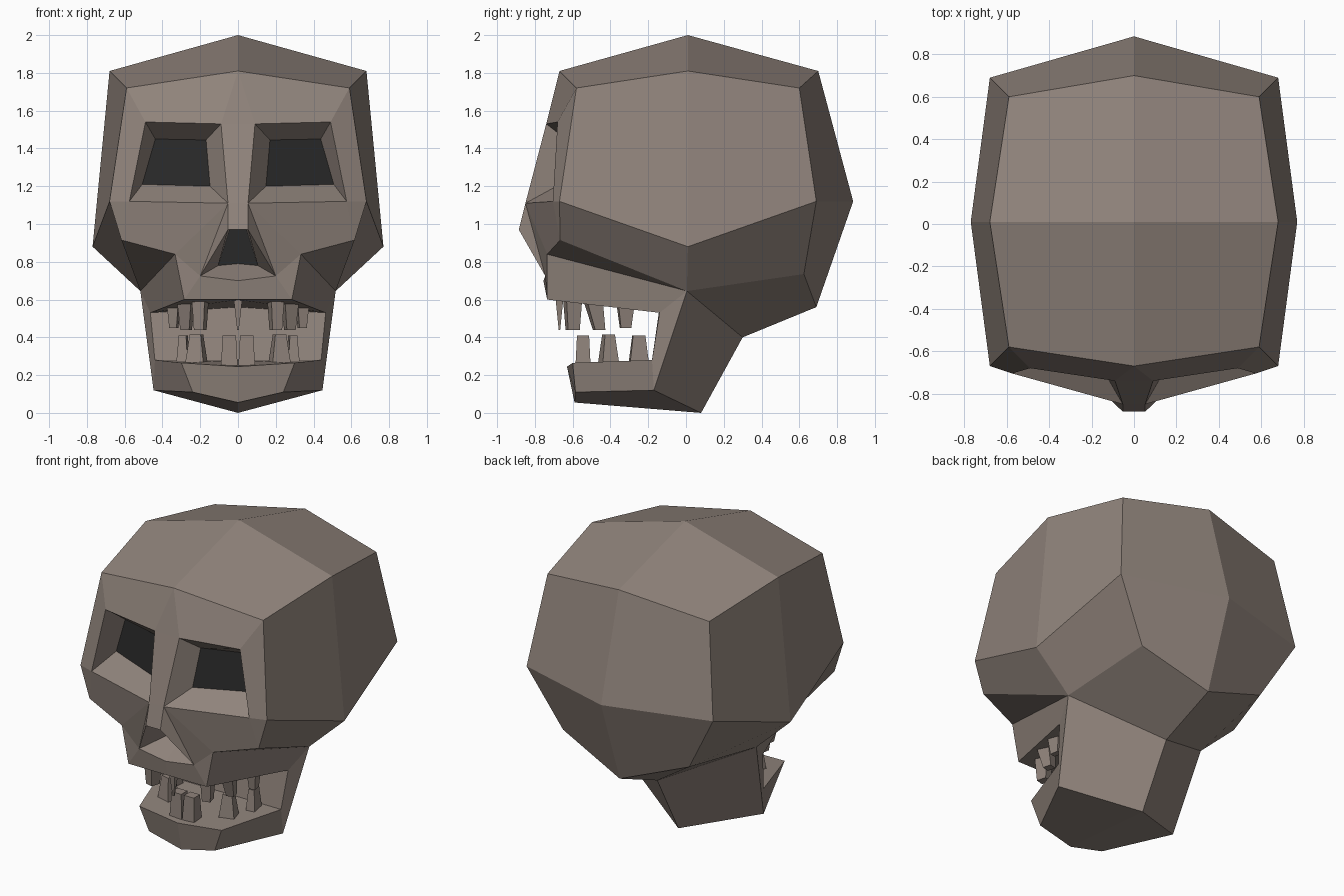
import bpy, bmesh, math
from mathutils import Matrix, Vector

if "Cube" in bpy.data.objects:
    bpy.data.objects.remove(bpy.data.objects["Cube"])


def material(name, rgb):
    m = bpy.data.materials.new(name)
    m.diffuse_color = (*rgb, 1)
    m.use_nodes = True
    m.node_tree.nodes["Principled BSDF"].inputs["Base Color"].default_value = m.diffuse_color
    return m


bone = material("bone", (0.28, 0.23, 0.20))
dark = material("hollow", (0.022, 0.022, 0.022))
bm = bmesh.new()


def face(*pts, mat=0):
    """Add a polygon and its mirror image across x = 0."""
    for s in (1, -1):
        f = bm.faces.new([bm.verts.new((s * x, y, z)) for x, y, z in pts])
        f.material_index = mat


def strip(a, b, closed=False):
    """Join two matching profiles with quads."""
    n = len(a)
    for i in range(n if closed else n - 1):
        j = (i + 1) % n
        face(a[i], a[j], b[j], b[i])


# Cranium: half rings from front to back, closed by a crown and a base
crown = (0, .01, 2)
base = (0, .30, .40)
upper = [(0, -.67, 1.81), (.59, -.58, 1.72), (.68, .01, 1.81), (.59, .60, 1.72), (0, .70, 1.81)]
middle = [(.68, -.67, 1.12), (.77, .01, .88), (.68, .69, 1.12), (0, .885, 1.12)]
lower = [(.617, -.666, .915), (.517, .005, .645), (.46, .624, .735), (0, .69, .56)]
face(crown, *upper[:3])
face(crown, *upper[2:])
strip(upper[1:], middle)
strip(middle, lower)
face(base, *lower[1:])

# Eye sockets: rim sloping in to a dark back
rim = [(.49, -.68, 1.54), (.09, -.74, 1.53), (.053, -.85, 1.11), (.575, -.705, 1.12)]
socket = [(.438, -.545, 1.45), (.169, -.63, 1.445), (.148, -.685, 1.2), (.507, -.545, 1.21)]
strip(rim, socket, closed=True)
face(*socket, mat=1)

# Brow, temple and nose bridge
nose = [(0, -.885, .97), (.053, -.885, .97), (.2, -.745, .725), (0, -.755, .70)]
brow_mid, bridge_mid = (0, -.74, 1.53), (0, -.85, 1.11)
face(upper[1], upper[0], rim[1], rim[0])
face(upper[0], brow_mid, rim[1])
face(upper[1], rim[0], rim[3], middle[0])
strip([brow_mid, bridge_mid, nose[0]], [rim[1], rim[2], nose[1]])

# Nose opening
hollow = [(0, -.6, .97), (.045, -.6, .97), (.105, -.6, .78), (0, -.6, .79)]
strip(nose, hollow)
face(*hollow, mat=1)

# Cheekbones and upper jaw
cheek, hinge = lower[0], lower[1]
cheek_in = (.333, -.735, .84)
lip, lip_mid = (.285, -.735, .60), (0, -.735, .60)
face(middle[0], rim[3], cheek)
face(rim[3], rim[2], cheek_in, cheek)
face(rim[2], nose[1], nose[2])
face(rim[2], nose[2], cheek_in)
face(cheek_in, nose[2], lip)
face(nose[2], nose[3], lip_mid, lip)
face(cheek, cheek_in, hinge)

# Mouth opening: palate, throat wall, jaw floor, then chin and underside
inside = [lip_mid, (0, -.14, .56), (0, -.18, .28), (0, -.63, .245), (0, -.59, .055), (0, .08, 0), base]
outside = [lip, (.464, -.14, .53), (.44, -.18, .28), (.30, -.60, .265), (.24, -.585, .11),
           (.447, -.17, .12), hinge]
strip(inside[:5], outside[:5])
face(inside[4], outside[4], outside[5], inside[5])
strip(inside[5:], outside[5:])
# Jaw sides
face(cheek_in, lip, outside[1], hinge)
face(hinge, outside[1], outside[2], outside[5])
face(outside[3], outside[2], outside[5], outside[4])

bmesh.ops.remove_doubles(bm, verts=bm.verts, dist=.0005)
bmesh.ops.recalc_face_normals(bm, faces=bm.faces)


def finish(b, name, mats):
    me = bpy.data.meshes.new(name)
    b.to_mesh(me)
    b.free()
    for m in mats:
        me.materials.append(m)
    bpy.context.collection.objects.link(bpy.data.objects.new(name, me))


finish(bm, "skull", [bone, dark])


# Teeth: tapered blocks turned to follow the jaw
def tooth(b, x, y, root, tip, w, d, turn=0, taper=.65, lean=0):
    vs = bmesh.ops.create_cube(b, size=1)["verts"]
    rot = Matrix.Rotation(math.radians(turn), 3, 'Z')
    for v in vs:
        end = v.co.z > 0
        k = taper if end else 1
        p = rot @ Vector((v.co.x * w * k, v.co.y * d * k, 0))
        v.co = (x + p.x, y + p.y + (lean if end else 0), tip if end else root)


upper_teeth, lower_teeth = bmesh.new(), bmesh.new()
tooth(upper_teeth, 0, -.67, .60, .44, .045, .04, taper=.2)
for s in (1, -1):
    tooth(upper_teeth, s * .20, -.60, .595, .44, .07, .085, s * 15, .75)
    tooth(upper_teeth, s * .275, -.49, .585, .44, .075, .085, s * 15, .65, .03)
    tooth(upper_teeth, s * .34, -.32, .57, .45, .06, .085, s * 10, .65)
    tooth(lower_teeth, s * .046, -.545, .25, .41, .088, .08, 0, .8)
    tooth(lower_teeth, s * .22, -.41, .26, .415, .10, .09, s * 15, .6)
    tooth(lower_teeth, s * .29, -.25, .265, .41, .06, .10, s * 8, .65)
for b, name in ((upper_teeth, "upper_teeth"), (lower_teeth, "lower_teeth")):
    bmesh.ops.recalc_face_normals(b, faces=b.faces)
    finish(b, name, [bone])
